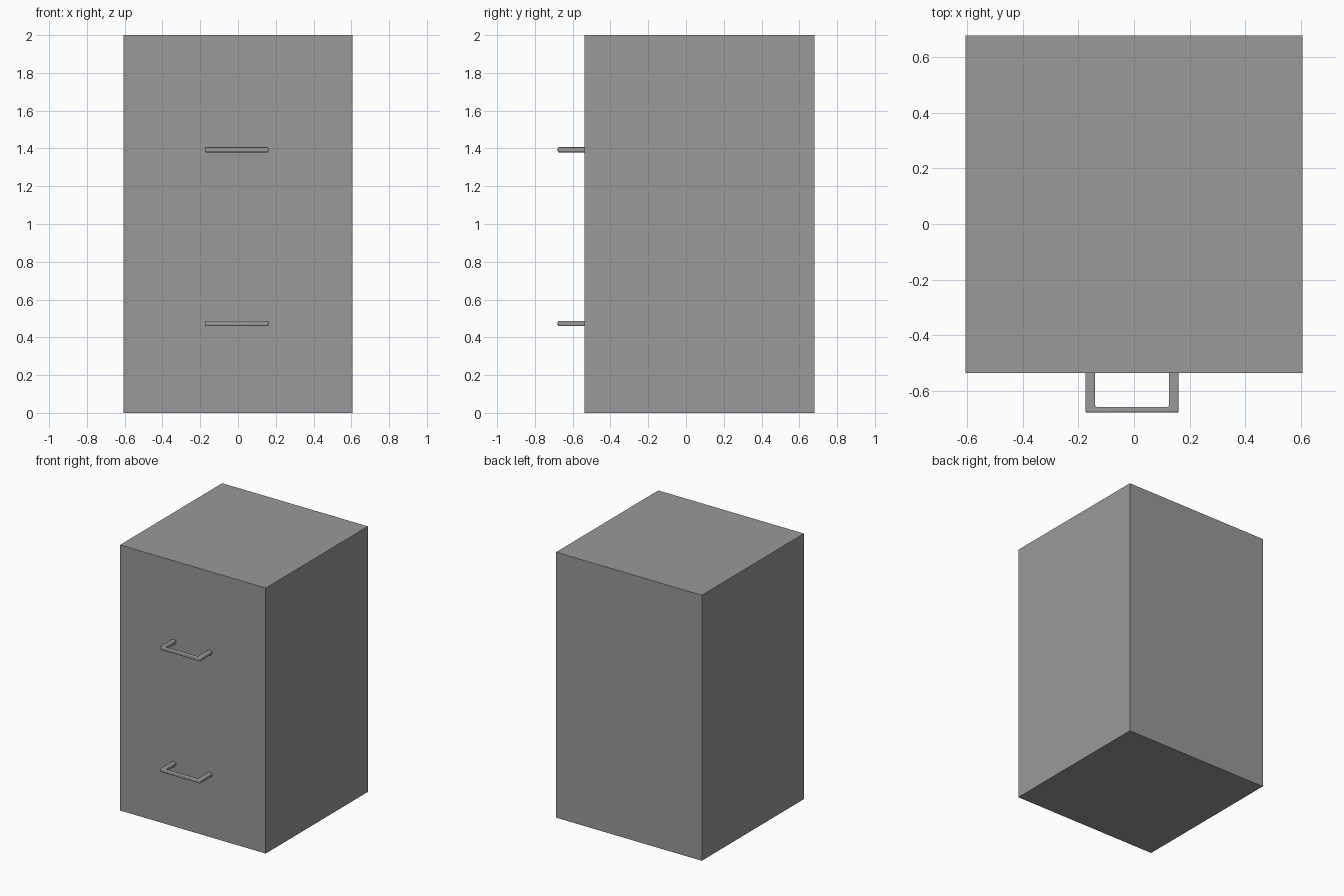
import bpy, bmesh

if "Cube" in bpy.data.objects:
    bpy.data.objects.remove(bpy.data.objects["Cube"])

# Dark grey for the whole cabinet
grey = bpy.data.materials.new("dark_grey")
grey.diffuse_color = (0.32, 0.32, 0.32, 1)
grey.use_nodes = True
grey.node_tree.nodes["Principled BSDF"].inputs["Base Color"].default_value = grey.diffuse_color


def extrude_outline(name, pts, z0, z1):
    bm = bmesh.new()
    face = bm.faces.new([bm.verts.new((x, y, z0)) for x, y in pts])
    res = bmesh.ops.extrude_face_region(bm, geom=[face])
    top = [v for v in res["geom"] if isinstance(v, bmesh.types.BMVert)]
    bmesh.ops.translate(bm, verts=top, vec=(0, 0, z1 - z0))
    bmesh.ops.recalc_face_normals(bm, faces=bm.faces)
    mesh = bpy.data.meshes.new(name)
    bm.to_mesh(mesh)
    bm.free()
    mesh.materials.append(grey)
    obj = bpy.data.objects.new(name, mesh)
    bpy.context.collection.objects.link(obj)
    return obj


# Plain box body
W, FRONT, BACK = 0.607, -0.537, 0.679
extrude_outline("cabinet_body", [(-W, FRONT), (W, FRONT), (W, BACK), (-W, BACK)], 0, 2)

# U-shaped pull handles with rounded edges, legs sunk slightly into the front
L, R, LEG, BAR = -0.175, 0.161, 0.035, 0.021
TIP, ROOT = -0.679, FRONT + 0.012
outline = [(L, ROOT), (L, TIP), (R, TIP), (R, ROOT),
           (R - LEG, ROOT), (R - LEG, TIP + BAR),
           (L + LEG, TIP + BAR), (L + LEG, ROOT)]
for name, z in (("upper_handle", 1.393), ("lower_handle", 0.473)):
    handle = extrude_outline(name, outline, z - 0.0135, z + 0.0135)
    bevel = handle.modifiers.new("rounded_edges", "BEVEL")
    bevel.width = 0.006
    bevel.segments = 3
    bpy.ops.object.select_all(action="DESELECT")
    handle.select_set(True)
    bpy.context.view_layer.objects.active = handle
    bpy.ops.object.shade_smooth_by_angle()
